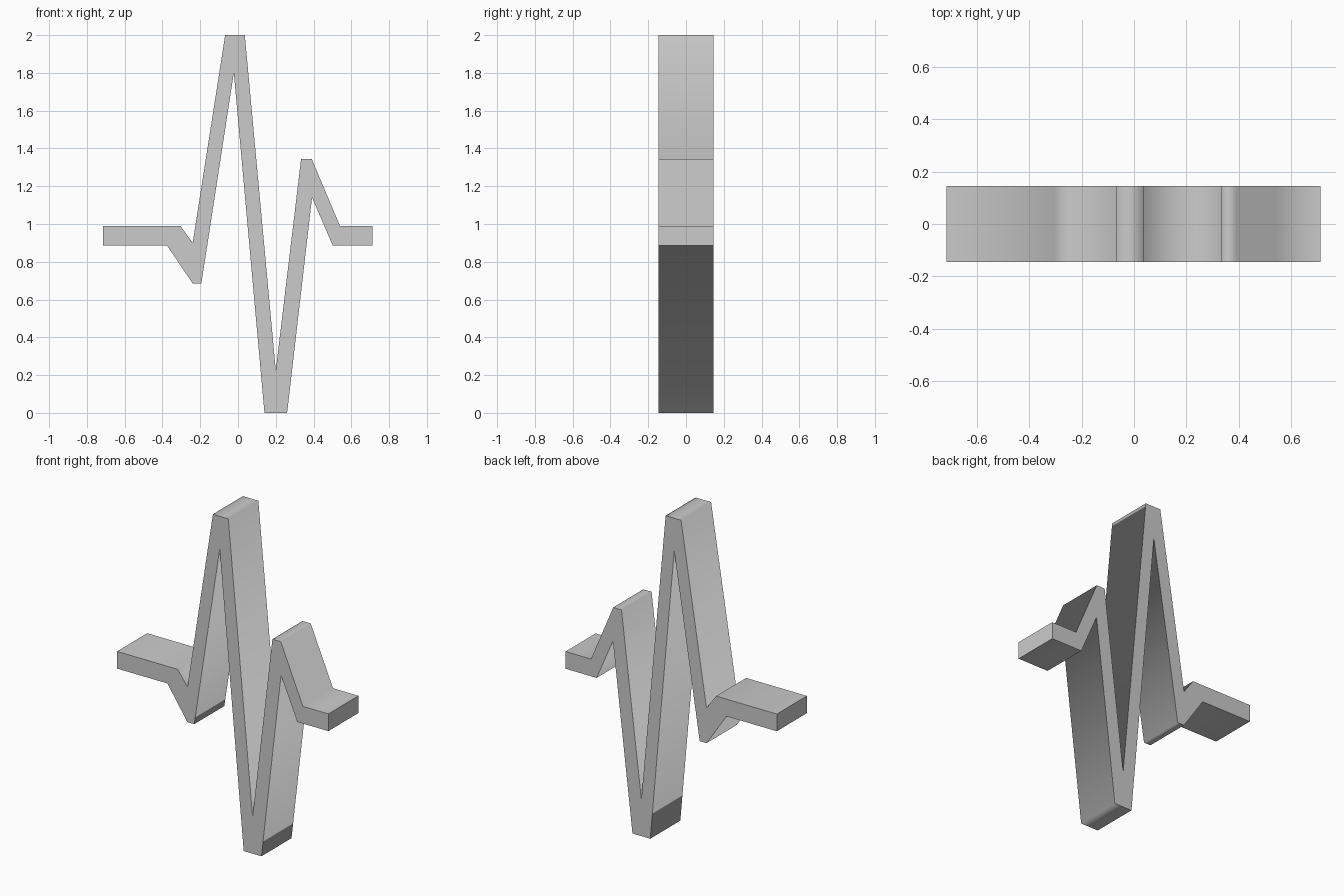
import bpy
import bmesh

cube = bpy.data.objects.get("Cube")
if cube:
    bpy.data.objects.remove(cube, do_unlink=True)

HALF_DEPTH = 0.145

# Zigzag outline in x and z: upper edge left to right, lower edge back
upper = [(-0.715, 0.99), (-0.305, 0.99), (-0.24, 0.9), (-0.068, 2.0), (0.036, 2.0),
         (0.2, 0.225), (0.334, 1.345), (0.39, 1.345), (0.54, 0.99), (0.712, 0.99)]
lower = [(0.712, 0.885), (0.502, 0.885), (0.392, 1.14), (0.26, 0), (0.14, 0),
         (-0.022, 1.8), (-0.194, 0.685), (-0.24, 0.685), (-0.375, 0.885), (-0.715, 0.885)]

# Plain grey material
grey = bpy.data.materials.new("light grey")
grey.use_nodes = True
colour = (0.6, 0.6, 0.6, 1)
grey.diffuse_color = colour
grey.node_tree.nodes["Principled BSDF"].inputs["Base Color"].default_value = colour

# Front face, extruded straight back into a ribbon
bm = bmesh.new()
front = bm.faces.new([bm.verts.new((x, -HALF_DEPTH, z)) for x, z in upper + lower])
extruded = bmesh.ops.extrude_face_region(bm, geom=[front], use_keep_orig=True)
back_verts = [g for g in extruded["geom"] if isinstance(g, bmesh.types.BMVert)]
bmesh.ops.translate(bm, verts=back_verts, vec=(0, 2 * HALF_DEPTH, 0))
bmesh.ops.recalc_face_normals(bm, faces=bm.faces)

# Band around the outline is smooth; front, back and the two end plates are flat
for face in bm.faces:
    face.normal_update()
    end_plate = abs(face.normal.x) > 0.999
    face.smooth = abs(face.normal.y) < 0.5 and not end_plate
for edge in bm.edges:
    edge.smooth = all(f.smooth for f in edge.link_faces)

mesh = bpy.data.meshes.new("pulse_line")
bm.to_mesh(mesh)
bm.free()
mesh.materials.append(grey)
pulse_line = bpy.data.objects.new("pulse_line", mesh)
bpy.context.collection.objects.link(pulse_line)
